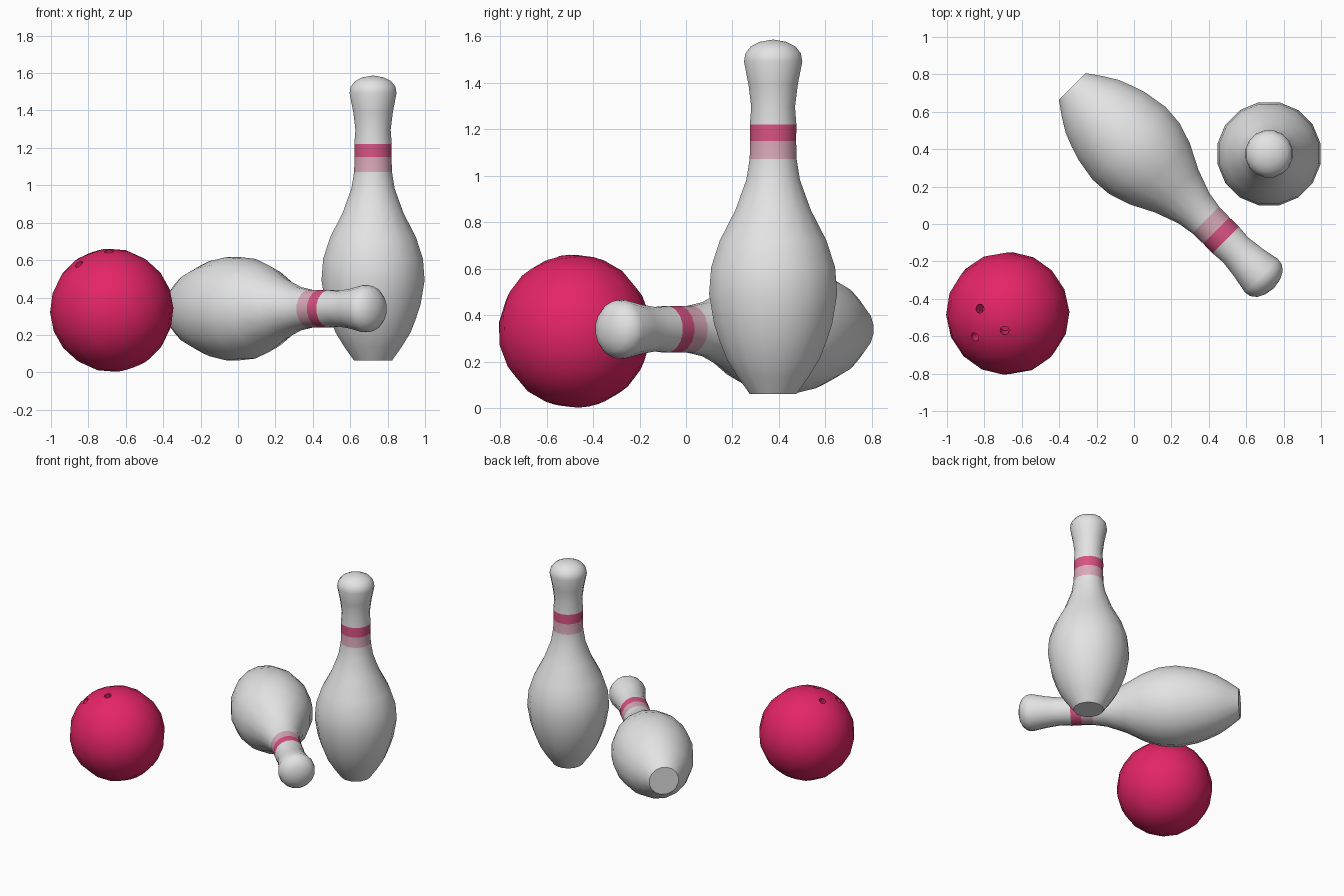
import bpy, bmesh, math
from mathutils import Vector, Matrix

if "Cube" in bpy.data.objects:
    bpy.data.objects.remove(bpy.data.objects["Cube"])


def material(name, rgb):
    m = bpy.data.materials.new(name)
    m.diffuse_color = (*rgb, 1)
    m.use_nodes = True
    m.node_tree.nodes["Principled BSDF"].inputs["Base Color"].default_value = m.diffuse_color
    return m


WHITE = material("pin white", (0.77, 0.77, 0.77))
STRIPE = material("stripe pink red", (0.68, 0.085, 0.23))
PALE = material("stripe pale pink", (0.70, 0.40, 0.49))
RED = material("ball crimson", (0.78, 0.018, 0.135))

# pin profile: distance from base, radius
PROFILE = [(0, .103), (.075, .157), (.15, .204), (.225, .234), (.30, .259), (.43, .281),
           (.545, .272), (.66, .234), (.79, .166), (.92, .118), (1.01, .103),
           (1.088, .101), (1.16, .102), (1.235, .096), (1.33, .108), (1.43, .128),
           (1.465, .122), (1.495, .098), (1.515, .058)]
TIP = 1.525
SIDES = 16


def smooth(ob, angle):
    bpy.ops.object.select_all(action='DESELECT')
    ob.select_set(True)
    bpy.context.view_layer.objects.active = ob
    bpy.ops.object.shade_smooth_by_angle(angle=math.radians(angle))


def link(name, bm, mats):
    bmesh.ops.recalc_face_normals(bm, faces=bm.faces)
    me = bpy.data.meshes.new(name)
    bm.to_mesh(me)
    bm.free()
    for m in mats:
        me.materials.append(m)
    ob = bpy.data.objects.new(name, me)
    bpy.context.collection.objects.link(ob)
    return ob


def pin(name, base, direction):
    bm = bmesh.new()
    rings = []
    for h, r in PROFILE:
        rings.append([bm.verts.new((r * math.cos(a), r * math.sin(a), h))
                      for a in (math.tau * (i + .5) / SIDES for i in range(SIDES))])
    for k, (lo, hi) in enumerate(zip(rings, rings[1:])):
        h = (PROFILE[k][0] + PROFILE[k + 1][0]) / 2
        for i in range(SIDES):
            j = (i + 1) % SIDES
            f = bm.faces.new((lo[i], lo[j], hi[j], hi[i]))
            f.material_index = 2 if 1.01 < h < 1.088 else 1 if 1.088 < h < 1.16 else 0
    # flat base and rounded tip
    bm.faces.new(rings[0])
    tip = bm.verts.new((0, 0, TIP))
    for i in range(SIDES):
        bm.faces.new((rings[-1][i], rings[-1][(i + 1) % SIDES], tip))
    rot = Vector((0, 0, 1)).rotation_difference(Vector(direction)).to_matrix().to_4x4()
    bm.transform(Matrix.Translation(base) @ rot)
    smooth(link(name, bm, (WHITE, STRIPE, PALE)), 50)


pin("standing_pin", (.722, .375, .062), (0, 0, 1))
pin("lying_pin", (-.33, .735, .34), (1, -1, 0))

# ball, its pole tilted toward the finger holes
C, R = Vector((-.675, -.478, .332)), .330
pole = Vector((-.11, -.06, .30)).normalized()
tilt = Vector((0, 0, 1)).rotation_difference(pole).to_matrix().to_4x4()
bm = bmesh.new()
bmesh.ops.create_uvsphere(bm, u_segments=16, v_segments=10, radius=R,
                          matrix=Matrix.Translation(C) @ tilt)
ball = link("bowling_ball", bm, (RED,))

# finger hole cutters
bm = bmesh.new()
for x, y in ((-.825, -.452), (-.692, -.57), (-.852, -.605)):
    d = Vector((x - C.x, y - C.y, 0))
    d.z = math.sqrt(R * R - d.length_squared)
    rot = Vector((0, 0, 1)).rotation_difference(d).to_matrix().to_4x4()
    bmesh.ops.create_cone(bm, cap_ends=True, segments=12, radius1=.024, radius2=.024,
                          depth=.16, matrix=Matrix.Translation(C + d) @ rot)
cutter = link("hole_cutter", bm, (RED,))
cutter.hide_render = True
mod = ball.modifiers.new("holes", 'BOOLEAN')
mod.operation, mod.solver, mod.object = 'DIFFERENCE', 'EXACT', cutter
bpy.context.view_layer.objects.active = ball
bpy.ops.object.modifier_apply(modifier="holes")
bpy.data.objects.remove(cutter)
smooth(ball, 40)
